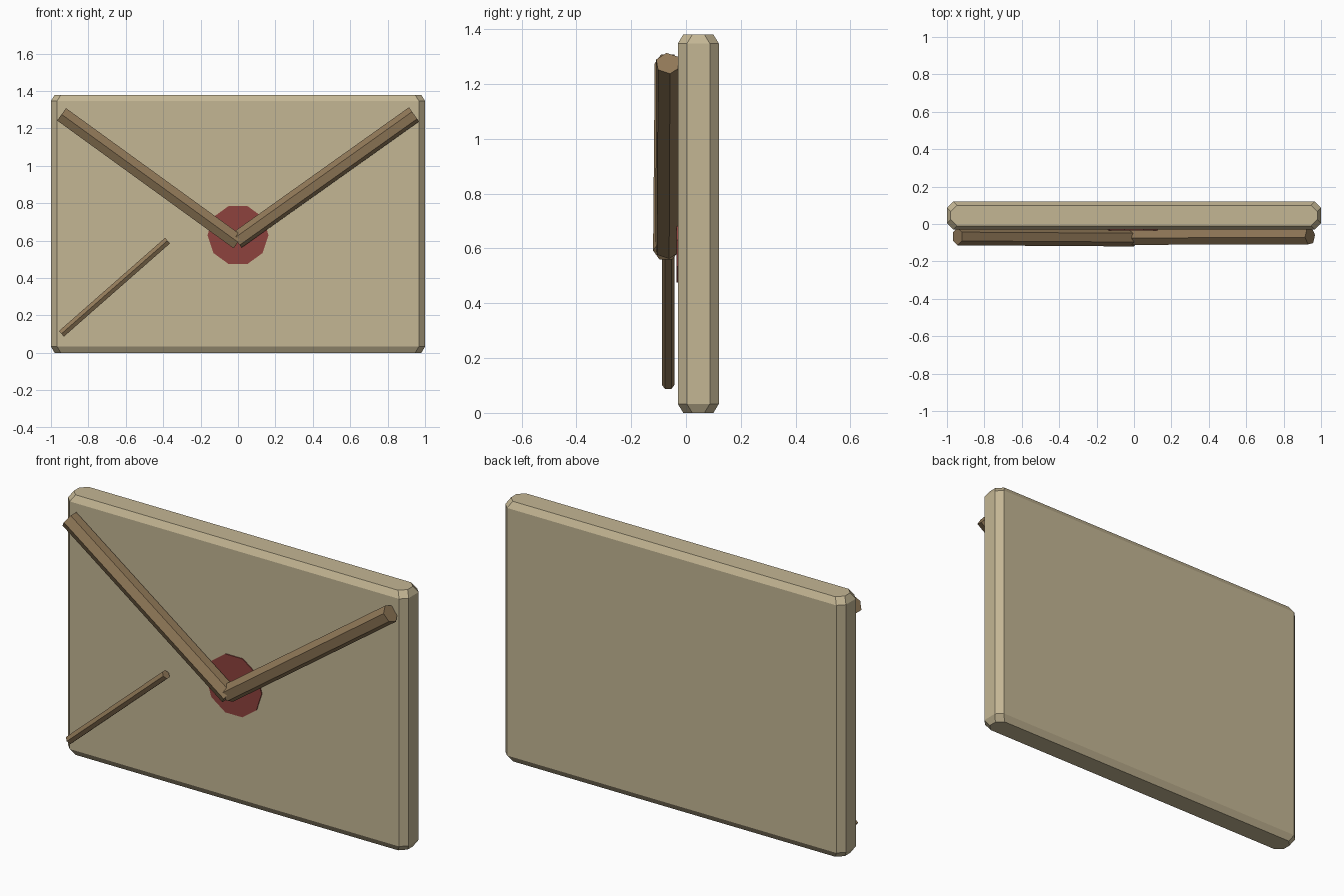
import bpy, bmesh
from math import sin, cos, pi, radians
from mathutils import Vector

if "Cube" in bpy.data.objects:
    bpy.data.objects.remove(bpy.data.objects["Cube"], do_unlink=True)


def material(name, rgb):
    m = bpy.data.materials.new(name)
    m.use_nodes = True
    m.diffuse_color = (*rgb, 1)
    m.node_tree.nodes["Principled BSDF"].inputs["Base Color"].default_value = (*rgb, 1)
    return m


parchment = material("parchment", (0.552, 0.468, 0.296))
brown = material("brown", (0.283, 0.191, 0.098))
wax_red = material("wax red", (0.270, 0.055, 0.047))


def loft(name, rings, mat):
    """Closed flat-shaded solid through a list of equal-sized rings."""
    bm = bmesh.new()
    loops = [[bm.verts.new(p) for p in ring] for ring in rings]
    n = len(loops[0])
    for low, high in zip(loops, loops[1:]):
        for i in range(n):
            j = (i + 1) % n
            bm.faces.new((low[i], low[j], high[j], high[i]))
    bm.faces.new(loops[0])
    bm.faces.new(loops[-1])
    bmesh.ops.recalc_face_normals(bm, faces=bm.faces)
    mesh = bpy.data.meshes.new(name)
    bm.to_mesh(mesh)
    bm.free()
    mesh.materials.append(mat)
    obj = bpy.data.objects.new(name, mesh)
    bpy.context.collection.objects.link(obj)
    return obj


def bar(name, start, end, radius, roll=0):
    """Six-sided rod; roll turns its leading edge upward from the front."""
    start, end = Vector(start), Vector(end)
    axis = (end - start).normalized()
    front = Vector((0, -1, 0))
    front = (front - axis * front.dot(axis)).normalized()
    up = axis.cross(front)
    if up.z < 0:
        up = -up
    angles = [radians(roll) + k * pi / 3 for k in range(6)]
    section = [(front * cos(a) + up * sin(a)) * radius for a in angles]
    return loft(name, [[p + s for s in section] for p in (start, end)], brown)


# Envelope slab: cut-corner outline, drawn in at top and bottom
def slab_ring(z, inset, cut=0.033):
    x, y = 1 - inset, 0.075 - inset
    pts = [(x, y - cut), (x - cut, y), (cut - x, y), (-x, y - cut),
           (-x, cut - y), (cut - x, -y), (x - cut, -y), (x, cut - y)]
    return [(px, py + 0.045, z) for px, py in pts]


loft("envelope_body", [slab_ring(0, 0.02), slab_ring(0.033, 0),
                       slab_ring(1.347, 0), slab_ring(1.38, 0.02)], parchment)

# Wax seal: thin ten-sided plate on the front
seal = [(0.163 * cos(k * pi / 5), 0.63 + 0.163 * sin(k * pi / 5)) for k in range(10)]
loft("wax_seal", [[(x, y, z) for x, z in seal] for y in (-0.029, -0.035)], wax_red)

# Flap edges and the lower fold
bar("flap_edge_right", (-0.943, -0.067, 1.275), (0, -0.073, 0.592), 0.047)
bar("flap_edge_left", (0.941, -0.065, 1.275), (-0.008, -0.068, 0.6), 0.047, 22)
bar("lower_fold_right", (-0.944, -0.065, 0.102), (-0.377, -0.065, 0.6), 0.023)
